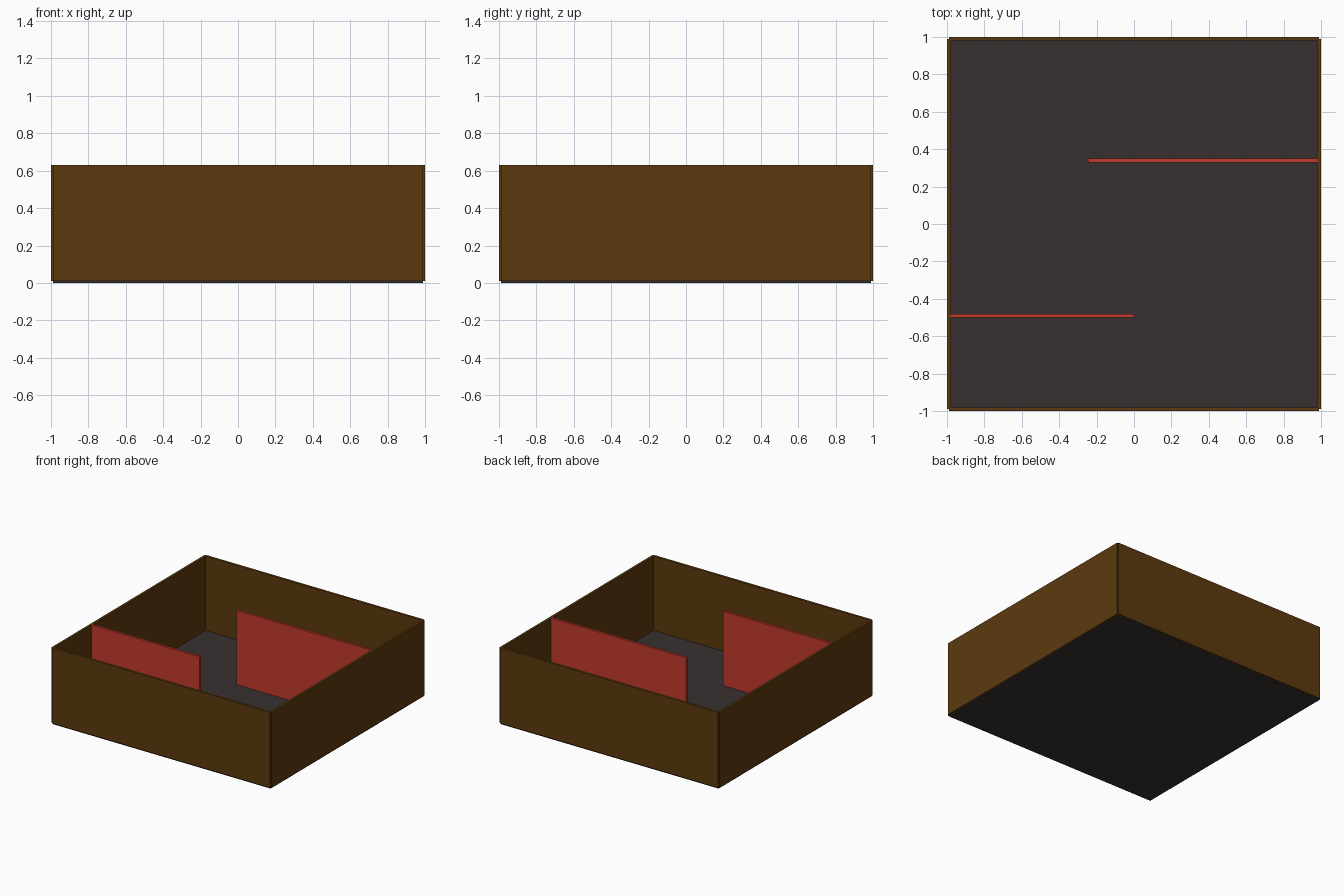
import bpy

if "Cube" in bpy.data.objects:
    bpy.data.objects.remove(bpy.data.objects["Cube"])


def material(name, rgb):
    m = bpy.data.materials.new(name)
    m.diffuse_color = (*rgb, 1.0)
    m.use_nodes = True
    m.node_tree.nodes["Principled BSDF"].inputs["Base Color"].default_value = m.diffuse_color
    return m


FLOOR = material("dark grey", (0.039, 0.030, 0.031))
BROWN = material("brown", (0.107, 0.042, 0.0045))
RED = material("red", (0.55, 0.042, 0.026))


def box(name, x, y, z, mat):
    """Box from (min, max) ranges on each axis."""
    bpy.ops.mesh.primitive_cube_add(
        size=1, location=[(r[0] + r[1]) / 2 for r in (x, y, z)])
    ob = bpy.context.object
    ob.name = name
    ob.scale = [r[1] - r[0] for r in (x, y, z)]
    bpy.ops.object.transform_apply(location=False, rotation=False, scale=True)
    ob.data.materials.append(mat)


TOP = 0.63
INNER, MID, OUTER = 0.98, 0.99, 1.0

# floor slab
box("floor", (-MID, MID), (-MID, MID), (0, 0.02), FLOOR)

# outer walls, leaving small notches at the corners
for side, name in ((-1, "front"), (1, "back")):
    span = sorted((side * INNER, side * OUTER))
    box(name + "_wall", (-MID, MID), span, (0.01, TOP), BROWN)
for side, name in ((-1, "left"), (1, "right")):
    span = sorted((side * INNER, side * OUTER))
    box(name + "_wall", span, (-MID, MID), (0.01, TOP), BROWN)

# inner partitions
box("left_partition", (-INNER, 0), (-0.50, -0.48), (0.01, TOP), RED)
box("right_partition", (-0.245, INNER), (0.33, 0.35), (0.01, TOP), RED)
